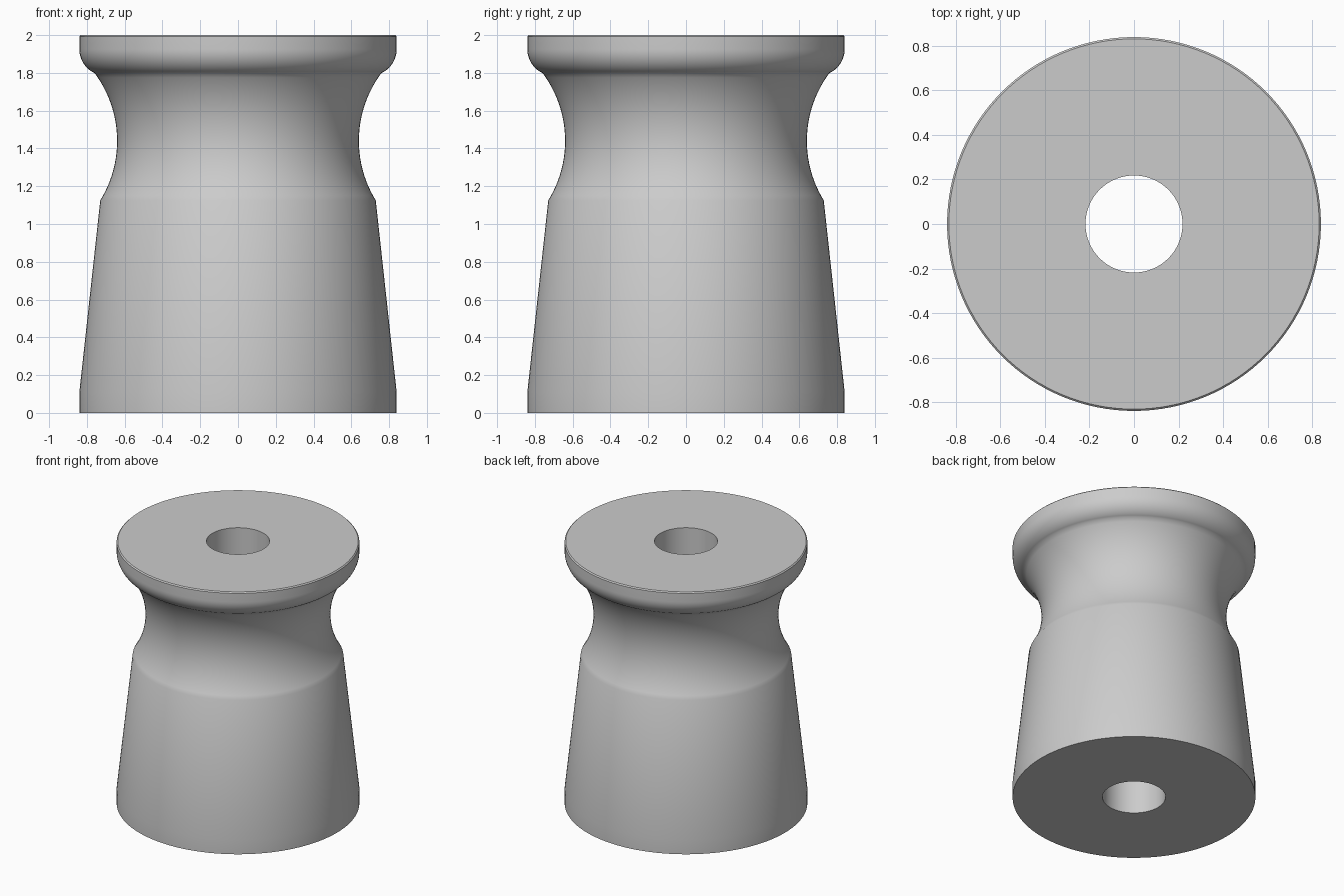
import bpy, bmesh
from math import cos, sin, asin, acos, pi
from mathutils import Vector

cube = bpy.data.objects.get("Cube")
if cube:
    bpy.data.objects.remove(cube, do_unlink=True)

SEGMENTS = 128
HOLE, RIM, HEIGHT = 0.218, 0.84, 2.0
BEVEL = 0.008


def arc(cx, cz, radius, start, end, steps):
    """Points (radius, height) along a circular arc."""
    angles = [start + (end - start) * i / steps for i in range(steps + 1)]
    return [(cx + radius * cos(a), cz + radius * sin(a)) for a in angles]


def lathe(name, profile, material):
    """Spin a closed profile around the z axis."""
    bm = bmesh.new()
    verts = [bm.verts.new((r, 0, z)) for r, z in profile]
    edges = [bm.edges.new((a, b)) for a, b in zip(verts, verts[1:] + verts[:1])]
    bmesh.ops.spin(bm, geom=verts + edges, cent=Vector(), axis=(0, 0, 1),
                   angle=2 * pi, steps=SEGMENTS, use_merge=True)
    bmesh.ops.remove_doubles(bm, verts=bm.verts[:], dist=0.0001)
    bmesh.ops.recalc_face_normals(bm, faces=bm.faces[:])
    mesh = bpy.data.meshes.new(name)
    bm.to_mesh(mesh)
    bm.free()
    mesh.materials.append(material)
    obj = bpy.data.objects.new(name, mesh)
    bpy.context.collection.objects.link(obj)
    return obj


# Plain grey material
grey = bpy.data.materials.new("plain grey")
grey.use_nodes = True
colour = (0.6, 0.6, 0.6, 1)
grey.diffuse_color = colour
grey.node_tree.nodes["Principled BSDF"].inputs["Base Color"].default_value = colour

# Foot and tapered body
profile = [(HOLE, 0), (RIM, 0), (RIM, 0.11)]

# Concave neck
neck_r, neck_z, neck_x = 0.6, 1.44, 1.24
profile += arc(neck_x, neck_z, neck_r,
               pi + asin((neck_z - 1.125) / neck_r),
               pi - asin((1.8 - neck_z) / neck_r), 24)

# Rounded underside of the rim
lip = 0.14
sweep = acos(1 - (RIM - 0.762) / lip)
profile += arc(RIM - lip, 1.8 + lip * sin(sweep), lip, -sweep, 0, 12)[1:]

# Flat top with a fine bevel, back down to the bore
profile += [(RIM, HEIGHT - BEVEL), (RIM - BEVEL, HEIGHT), (HOLE, HEIGHT)]

spool = lathe("spool_body", profile, grey)
bpy.ops.object.select_all(action="DESELECT")
spool.select_set(True)
bpy.context.view_layer.objects.active = spool
bpy.ops.object.shade_smooth_by_angle(angle=pi / 6)
